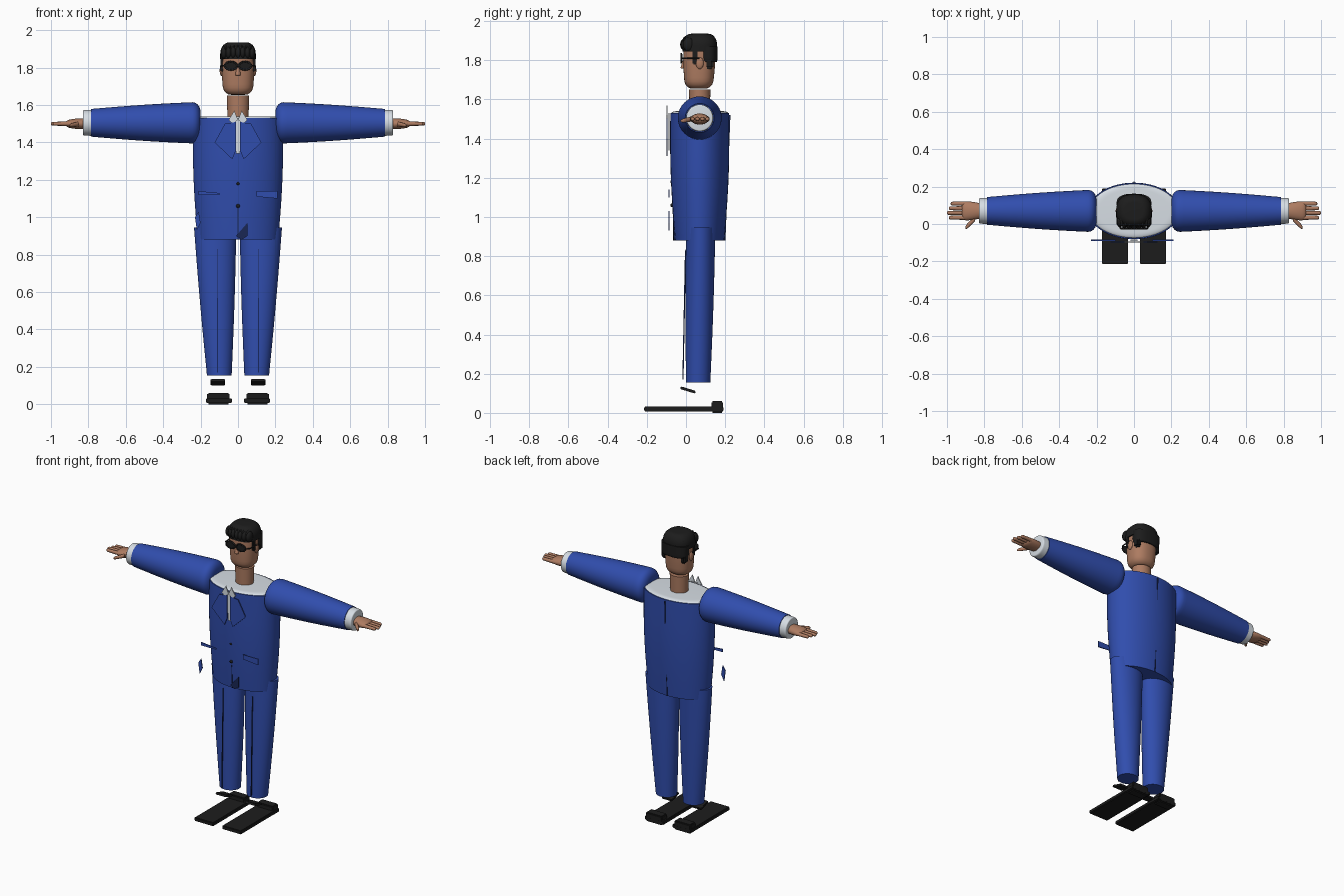
import bpy, bmesh, math
from mathutils import Vector, Matrix

cube = bpy.data.objects.get("Cube")
if cube:
    bpy.data.objects.remove(cube, do_unlink=True)


def material(name, red, green, blue):
    colour = (red, green, blue, 1)
    mat = bpy.data.materials.new(name)
    mat.use_nodes = True
    mat.diffuse_color = colour
    mat.node_tree.nodes["Principled BSDF"].inputs["Base Color"].default_value = colour
    return mat


BLUE = material("suit blue", .03, .075, .42)
NAVY = material("seam navy", .01, .02, .09)
WHITE = material("shirt white", .68, .73, .78)
SKIN = material("skin", .42, .2, .12)
LIP = material("lip brown", .16, .07, .05)
BLACK = material("black", .012, .012, .012)
MID = .07        # depth of the body's centre line
ARM = 1.505      # height of the arms
EYE = 1.81       # height of the eyes


def finish(name, bm, mat, smooth=True):
    bmesh.ops.recalc_face_normals(bm, faces=bm.faces)
    mesh = bpy.data.meshes.new(name)
    bm.to_mesh(mesh)
    bm.free()
    mesh.materials.append(mat)
    ob = bpy.data.objects.new(name, mesh)
    bpy.context.collection.objects.link(ob)
    if smooth:
        bpy.ops.object.select_all(action="DESELECT")
        ob.select_set(True)
        bpy.context.view_layer.objects.active = ob
        bpy.ops.object.shade_smooth_by_angle(angle=math.radians(40))


def rounding(distance, reach, blunt):
    """Scale of a section close to a rounded end."""
    if distance >= reach:
        return 1
    return 1 - blunt * (1 - math.sqrt(1 - (1 - distance / reach) ** 2))


def sweep(name, mat, start, end, near, far, bulge=0, round_start=0, round_end=0,
          blunt=.5, power=1, sides=40, steps=16):
    """Tapered oval body between two points, with optional bulge and rounded ends."""
    start, end = Vector(start), Vector(end)
    near, far = Vector(near), Vector(far)
    length = (end - start).length
    across, back, up = Matrix.Identity(3)
    upright = abs(end.z - start.z) > abs(end.x - start.x)
    u, v = (across, back) if upright else (back, up)
    bm = bmesh.new()
    loops = []
    for k in range(steps + 1):
        t = (1 - math.cos(math.pi * k / steps)) / 2
        size = near.lerp(far, t) + Vector((bulge, bulge)) * math.sin(math.pi * t)
        size *= rounding(t * length, round_start, blunt)
        size *= rounding((1 - t) * length, round_end, blunt)
        loop = []
        for i in range(sides):
            c, s = math.cos(math.tau * i / sides), math.sin(math.tau * i / sides)
            a = size.x * math.copysign(abs(c) ** power, c)
            b = size.y * math.copysign(abs(s) ** power, s)
            loop.append(bm.verts.new(start.lerp(end, t) + u * a + v * b))
        loops.append(loop)
    for low, high in zip(loops, loops[1:]):
        for i in range(sides):
            bm.faces.new((low[i - 1], low[i], high[i], high[i - 1]))
    bm.faces.new(loops[0])
    bm.faces.new(loops[-1])
    finish(name, bm, mat)


def box(name, mat, centre, size, tilt=0, bevel=0):
    bm = bmesh.new()
    bmesh.ops.create_cube(bm, size=1)
    bmesh.ops.scale(bm, vec=size, verts=bm.verts)
    if bevel:
        bmesh.ops.bevel(bm, geom=bm.edges[:], offset=bevel, segments=2, affect="EDGES")
    bmesh.ops.rotate(bm, matrix=Matrix.Rotation(tilt, 3, "X"), verts=bm.verts)
    bmesh.ops.translate(bm, vec=centre, verts=bm.verts)
    finish(name, bm, mat, bool(bevel))


def ball(name, mat, centre, radii):
    bm = bmesh.new()
    bmesh.ops.create_uvsphere(bm, u_segments=20, v_segments=12, radius=1)
    bmesh.ops.scale(bm, vec=radii, verts=bm.verts)
    bmesh.ops.translate(bm, vec=centre, verts=bm.verts)
    finish(name, bm, mat)


def plate(name, mat, outline, depth, side=1):
    """Thin panel facing forward, outlined in x and z."""
    bm = bmesh.new()
    face = bm.faces.new([bm.verts.new((side * x, depth, z)) for x, z in outline])
    moved = bmesh.ops.extrude_face_region(bm, geom=[face])["geom"]
    bmesh.ops.translate(bm, vec=(0, .006, 0),
                        verts=[v for v in moved if isinstance(v, bmesh.types.BMVert)])
    finish(name, bm, mat, False)


def tube(name, mat, points, radius, cyclic=False):
    curve = bpy.data.curves.new(name, "CURVE")
    curve.dimensions = "3D"
    curve.bevel_depth, curve.bevel_resolution, curve.use_fill_caps = radius, 2, True
    spline = curve.splines.new("POLY")
    spline.points.add(len(points) - 1)
    for point, co in zip(spline.points, points):
        point.co = (*co, 1)
    spline.use_cyclic_u = cyclic
    curve.materials.append(mat)
    ob = bpy.data.objects.new(name, curve)
    bpy.context.collection.objects.link(ob)


# Jacket, shirt top and neck
sweep("jacket", BLUE, start=(0, MID, .88), end=(0, MID, 1.53), near=(.215, .125), far=(.24, .15),
      bulge=.01, sides=64)
sweep("shirt_top", WHITE, start=(0, MID, 1.5), end=(0, MID, 1.54), near=(.235, .144),
      far=(.235, .144), round_end=.01, blunt=.2, sides=64)
sweep("neck", SKIN, start=(0, MID, 1.5), end=(0, MID, 1.65), near=(.055, .05), far=(.06, .055))

# Jacket front details and seams
plate("shirt_front", WHITE, [(-.02, 1.53), (.02, 1.53), (.01, 1.34), (-.01, 1.34)], depth=-.09)
for height in (1.18, 1.06):
    ball("button", BLACK, centre=(0, -.07, height), radii=(.01, .01, .01))
box("front_seam", NAVY, centre=(0, -.068, 1.1), size=(.003, .006, .44), tilt=.04)
box("back_seam", NAVY, centre=(0, .21, 1.2), size=(.004, .008, .64), tilt=-.04)
plate("left_pocket", BLUE, [(.1, 1.14), (.21, 1.14), (.21, 1.1), (.1, 1.11)], depth=-.09)
plate("right_pocket", BLUE, [(.1, 1.13), (.21, 1.14), (.21, 1.12), (.1, 1.12)], depth=-.09, side=-1)
plate("hip_flap", BLUE, [(.21, 1.03), (.23, 1), (.22, .93), (.2, .97)], depth=-.09, side=-1)
plate("jacket_vent", NAVY, [(-.01, .9), (.05, .97), (.05, .9), (.02, .88)], depth=-.066)

for s, label in ((1, "left_"), (-1, "right_")):
    # Lapel and collar
    plate(label + "lapel", BLUE, [(.01, 1.51), (.07, 1.5), (.125, 1.4), (.03, 1.31), (.01, 1.36)],
          depth=-.1, side=s)
    plate(label + "collar", WHITE, [(0, 1.52), (.02, 1.57), (.05, 1.52), (.03, 1.5)],
          depth=-.1, side=s)

    # Arm and hand
    sweep(label + "sleeve", BLUE, start=(s * .2, MID, ARM), end=(s * .785, MID, ARM),
          near=(.114, .112), far=(.074, .074), bulge=.004, round_start=.045, steps=28)
    sweep(label + "cuff", WHITE, start=(s * .77, MID, ARM), end=(s * .83, MID, ARM),
          near=(.07, .07), far=(.068, .068), round_end=.01, blunt=.1)
    sweep(label + "palm", SKIN, start=(s * .82, MID, 1.5), end=(s * .92, MID, 1.5),
          near=(.04, .028), far=(.05, .018), round_end=.02, bulge=.004, sides=24)
    for k in range(4):
        y = .034 + k * .025
        reach = 1 - .01 * abs(k - 1)
        sweep(label + "finger", SKIN, start=(s * .9, y, 1.5), end=(s * reach, y, 1.5),
              near=(.012, .012), far=(.01, .01), round_end=.01, blunt=.7, sides=12)
    sweep(label + "thumb", SKIN, start=(s * .85, .03, 1.5), end=(s * .9, -.02, 1.49),
          near=(.016, .013), far=(.013, .01), round_end=.02, sides=12)

    # Leg with front crease
    sweep(label + "trouser_leg", BLUE, start=(s * .1, .062, .155), end=(s * .122, .075, .945),
          near=(.066, .062), far=(.113, .075), bulge=.003)
    box(label + "crease", NAVY, centre=(s * .108, -.009, .5), size=(.004, .006, .66), tilt=-.02)

    # Shoe: sole, heel and strap
    box(label + "sole", BLACK, centre=(s * .102, -.012, .02), size=(.14, .405, .024), bevel=.004)
    box(label + "heel", BLACK, centre=(s * .105, .16, .03), size=(.12, .06, .06), bevel=.006)
    box(label + "strap", BLACK, centre=(s * .108, .01, .117), size=(.076, .08, .014), tilt=-.3,
        bevel=.003)

    # Ear, eyewear and hair at the sides
    ball(label + "ear", SKIN, centre=(s * .088, MID, 1.785), radii=(.01, .02, .03))
    angles = [math.tau * i / 20 for i in range(20)]
    lens = [(.038 + .033 * math.cos(a), EYE + .022 * math.sin(a)) for a in angles]
    plate(label + "lens", BLACK, lens, depth=-.026, side=s)
    tube(label + "rim", BLACK, [(s * x, -.024, z) for x, z in lens], radius=.005, cyclic=True)
    tube(label + "temple", BLACK, [(s * .07, -.024, EYE), (s * .09, 0, EYE), (s * .092, MID, EYE)],
         radius=.004)
    box(label + "sideburn", BLACK, centre=(s * .083, .045, 1.82), size=(.02, .025, .085), bevel=.005)
    box(label + "nape_tuft", BLACK, centre=(s * .07, .118, 1.785), size=(.036, .046, .06), bevel=.01)

# Head and face
sweep("head", SKIN, start=(0, .065, 1.655), end=(0, MID, 1.91), near=(.077, .07), far=(.085, .08),
      bulge=.006, round_start=.04, round_end=.04, power=.85)
sweep("nose", SKIN, start=(0, -.01, 1.757), end=(0, 0, EYE), near=(.016, .02), far=(.008, .012),
      round_start=.01, sides=16)
plate("mouth", LIP, [(-.025, 1.735), (0, 1.74), (.025, 1.735), (.015, 1.725), (-.015, 1.725)],
      depth=-.009)
tube("eyewear_bridge", BLACK, [(-.01, -.024, EYE), (.01, -.024, EYE)], radius=.005)

# Hair cap, back of the hair and combed tufts
sweep("hair", BLACK, start=(0, MID, 1.845), end=(0, MID, 1.935), near=(.095, .088), far=(.095, .09),
      round_end=.06, power=.8)
sweep("back_hair", BLACK, start=(0, .112, 1.79), end=(0, .112, 1.87), near=(.09, .048),
      far=(.093, .05), round_start=.02, blunt=.1, power=.8)
for i in range(-3, 4):
    ball("front_tuft", BLACK, centre=(i * .025, i * i * .0015, 1.88), radii=(.017, .03, .034))
    ball("top_tuft", BLACK, centre=(i * .022, .06, 1.912 - i * i * .001), radii=(.014, .075, .02))
